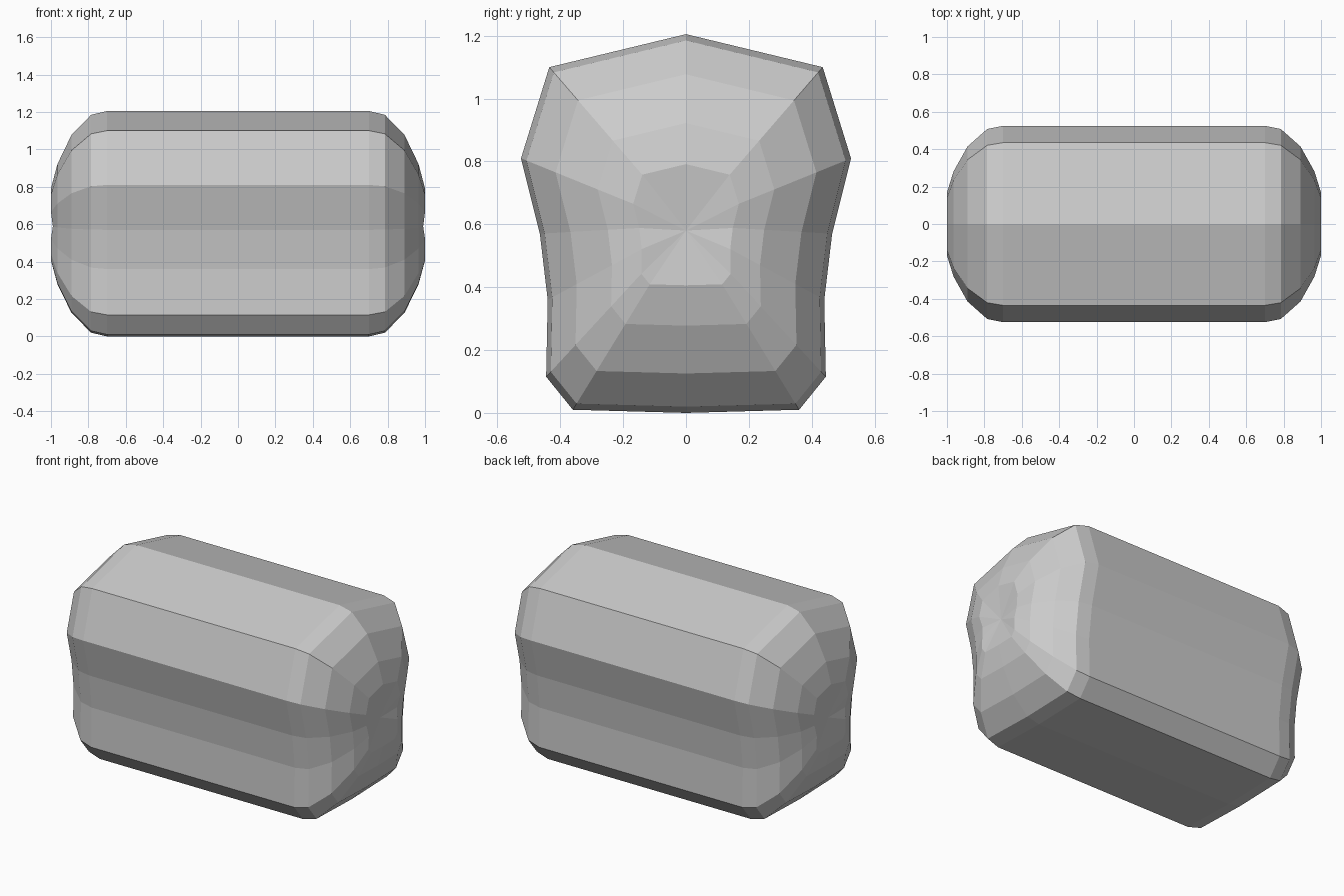
import bpy, bmesh

cube = bpy.data.objects.get("Cube")
if cube:
    bpy.data.objects.remove(cube, do_unlink=True)

# One colour for the whole block
grey = bpy.data.materials.new("light_grey")
grey.use_nodes = True
grey.diffuse_color = (0.6, 0.6, 0.6, 1)
grey.node_tree.nodes["Principled BSDF"].inputs["Base Color"].default_value = (0.6, 0.6, 0.6, 1)

# Half cross-section (y, z) from bottom centre to top ridge, mirrored in y
HALF = [(0, 0), (0.36, 0.01), (0.445, 0.115), (0.44, 0.36),
        (0.465, 0.57), (0.525, 0.81), (0.435, 1.10), (0, 1.205)]
PROFILE = HALF + [(-y, z) for y, z in HALF[-2:0:-1]]
MID_Z = 0.597

# Rounded end: distance from the middle and size of each section
RINGS = [(0.70, 1.0), (0.785, 0.967), (0.89, 0.79), (0.965, 0.535), (0.99, 0.32)]


def add_ring(bm, x, scale, side):
    verts = []
    for y, z in PROFILE:
        # The end face swells above and below a slight waist
        swell = 0.01 if scale < 0.4 and abs(z - 0.6) > 0.1 else 0
        verts.append(bm.verts.new((side * (x + swell), y * scale,
                                   MID_Z + (z - MID_Z) * scale)))
    return verts


def bridge(bm, a, b):
    for i in range(len(a)):
        j = (i + 1) % len(a)
        bm.faces.new((a[i], a[j], b[j], b[i]))


# Block lofted from end to end through all the sections
bm = bmesh.new()
sections = [add_ring(bm, x, s, -1) for x, s in reversed(RINGS)]
sections += [add_ring(bm, x, s, 1) for x, s in RINGS]
for a, b in zip(sections, sections[1:]):
    bridge(bm, a, b)

# Slightly dished end caps
for ring, side in ((sections[0], -1), (sections[-1], 1)):
    centre = bm.verts.new((side * 0.98, 0, 0.58))
    for i in range(len(ring)):
        bm.faces.new((ring[i], ring[(i + 1) % len(ring)], centre))

bmesh.ops.recalc_face_normals(bm, faces=bm.faces)
mesh = bpy.data.meshes.new("faceted_block")
bm.to_mesh(mesh)
bm.free()
mesh.materials.append(grey)
block = bpy.data.objects.new("faceted_block", mesh)
bpy.context.collection.objects.link(block)
